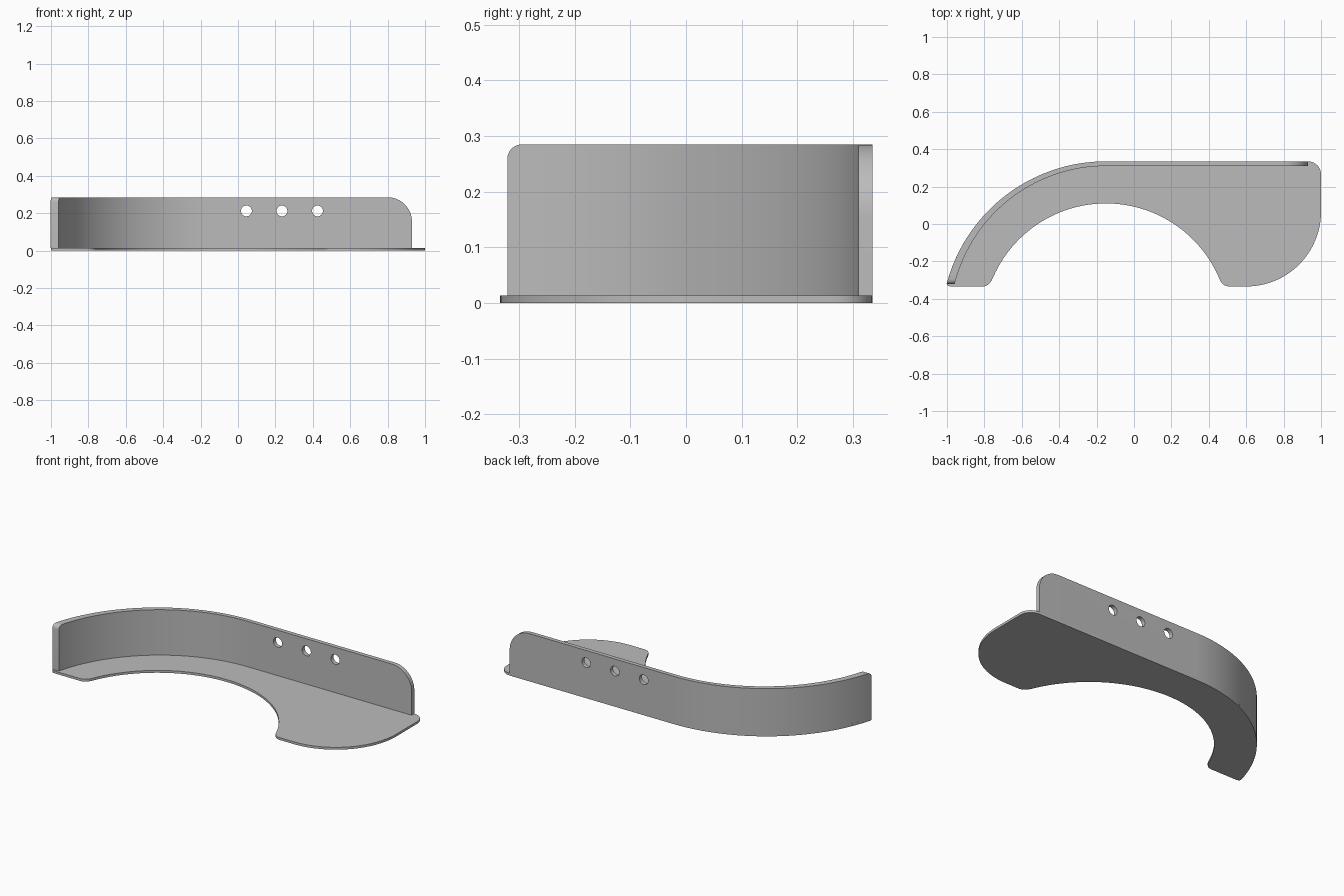
import bpy, bmesh
from math import sin, cos, pi, sqrt, asin, radians
from mathutils import Vector

if "Cube" in bpy.data.objects:
    bpy.data.objects.remove(bpy.data.objects["Cube"], do_unlink=True)

grey = bpy.data.materials.new("plain grey")
grey.use_nodes = True
colour = (0.5, 0.5, 0.5, 1)
grey.diffuse_color = colour
grey.node_tree.nodes["Principled BSDF"].inputs["Base Color"].default_value = colour

PLATE_T, TOP, BACK, FRONT = 0.014, 0.285, 0.335, -0.334
BEND_X, WALL_END_X, WALL_END_Y = -0.15, 0.93, -0.321


def arc(cx, cy, r, a0, a1, n):
    steps = [radians(a0 + (a1 - a0) * i / n) for i in range(n + 1)]
    return [Vector((cx + r * cos(a), cy + r * sin(a))) for a in steps]


def corner(a, b, c, n=6):
    """Rounded corner from a to c, pulled towards b."""
    a, b, c = Vector(a), Vector(b), Vector(c)
    ts = [i / n for i in range(n + 1)]
    return [a * (1 - t) ** 2 + b * 2 * t * (1 - t) + c * t * t for t in ts]


def make_object(name, bm):
    bmesh.ops.remove_doubles(bm, verts=bm.verts, dist=1e-5)
    bmesh.ops.recalc_face_normals(bm, faces=bm.faces)
    mesh = bpy.data.meshes.new(name)
    bm.to_mesh(mesh)
    bm.free()
    obj = bpy.data.objects.new(name, mesh)
    mesh.materials.append(grey)
    bpy.context.collection.objects.link(obj)
    return obj


def select(obj):
    bpy.ops.object.select_all(action="DESELECT")
    obj.select_set(True)
    bpy.context.view_layer.objects.active = obj


# Base plate: one outline, extruded up
outer_r, outer_cy = 0.881, BACK - 0.881
inner_r, inner_cy = 0.658, -0.548
end = 180 - math_deg if (math_deg := asin((-0.312 - outer_cy) / outer_r) * 180 / pi) else 180
cut = asin((-0.29 - inner_cy) / inner_r) * 180 / pi
outline = arc(BEND_X, outer_cy, outer_r, 90, end, 40)
outline += corner(outline[-1], (-1.005, FRONT), (-0.975, FRONT))
inner = arc(BEND_X, inner_cy, inner_r, 180 - cut, cut, 48)
outline += corner((-0.81, FRONT), (-0.773, FRONT), inner[0])
outline += inner[1:-1]
outline += corner(inner[-1], (0.473, FRONT), (0.51, FRONT))
outline += arc(0.6, FRONT + 0.4, 0.4, -90, 0, 32)
outline += arc(0.93, BACK - 0.07, 0.07, 0, 90, 10)

bm = bmesh.new()
base = bm.faces.new([bm.verts.new((p.x, p.y, 0)) for p in outline])
lifted = bmesh.ops.extrude_face_region(bm, geom=[base], use_keep_orig=True)
for v in lifted["geom"]:
    if isinstance(v, bmesh.types.BMVert):
        v.co.z = PLATE_T
plate = make_object("base_plate", bm)

# Upright wall: cross-sections (outer point, inner point, top height)
wall_r = 0.834
wall_cy = 0.31 - wall_r
sections = []
end_r = 0.026
for i in range(7):                       # small rounded corner at the curved end
    a = i / 6 * pi / 2
    y = WALL_END_Y + end_r * (1 - cos(a))
    sections.append((y, TOP - end_r + end_r * sin(a)))
rings = []
for y, z in sections:
    xo = BEND_X - sqrt(outer_r ** 2 - (y - outer_cy) ** 2)
    xi = BEND_X - sqrt(wall_r ** 2 - (y - wall_cy) ** 2)
    rings.append(((xo, y), (xi, y), z))
y = sections[-1][0]
start_o = 180 - asin((y - outer_cy) / outer_r) * 180 / pi
start_i = 180 - asin((y - wall_cy) / wall_r) * 180 / pi
outs = arc(BEND_X, outer_cy, outer_r, start_o, 90, 40)
ins = arc(BEND_X, wall_cy, wall_r, start_i, 90, 40)
rings += [(o, i, TOP) for o, i in zip(outs[1:], ins[1:])]
big_r = 0.13
for i in range(13):                      # large rounded corner at the straight end
    a = i / 12 * pi / 2
    x = WALL_END_X - big_r + big_r * sin(a)
    rings.append(((x, BACK), (x, 0.31), TOP - big_r + big_r * cos(a)))

bm = bmesh.new()
loops = []
for o, i, z in rings:
    loops.append([bm.verts.new((p[0], p[1], h))
                  for p, h in ((o, PLATE_T), (o, z), (i, z), (i, PLATE_T))])
for a, b in zip(loops, loops[1:]):
    for k in range(4):
        bm.faces.new((a[k], a[(k + 1) % 4], b[(k + 1) % 4], b[k]))
bm.faces.new(loops[0])
bm.faces.new(loops[-1])
wall = make_object("curved_wall", bm)

# Three screw holes through the straight part of the wall
for x in (0.045, 0.235, 0.425):
    bpy.ops.mesh.primitive_cylinder_add(vertices=32, radius=0.029, depth=0.2,
                                        location=(x, 0.32, 0.212), rotation=(pi / 2, 0, 0))
    cutter = bpy.context.object
    cutter.name = "hole_cutter"
    cutter.hide_render = True
    cutter.data.materials.append(grey)
    hole = wall.modifiers.new("hole", "BOOLEAN")
    hole.operation, hole.solver, hole.object = "DIFFERENCE", "EXACT", cutter
    select(wall)
    bpy.ops.object.modifier_apply(modifier=hole.name)
    bpy.data.objects.remove(cutter, do_unlink=True)

for obj in (plate, wall):
    select(obj)
    bpy.ops.object.shade_smooth_by_angle(angle=radians(30))
